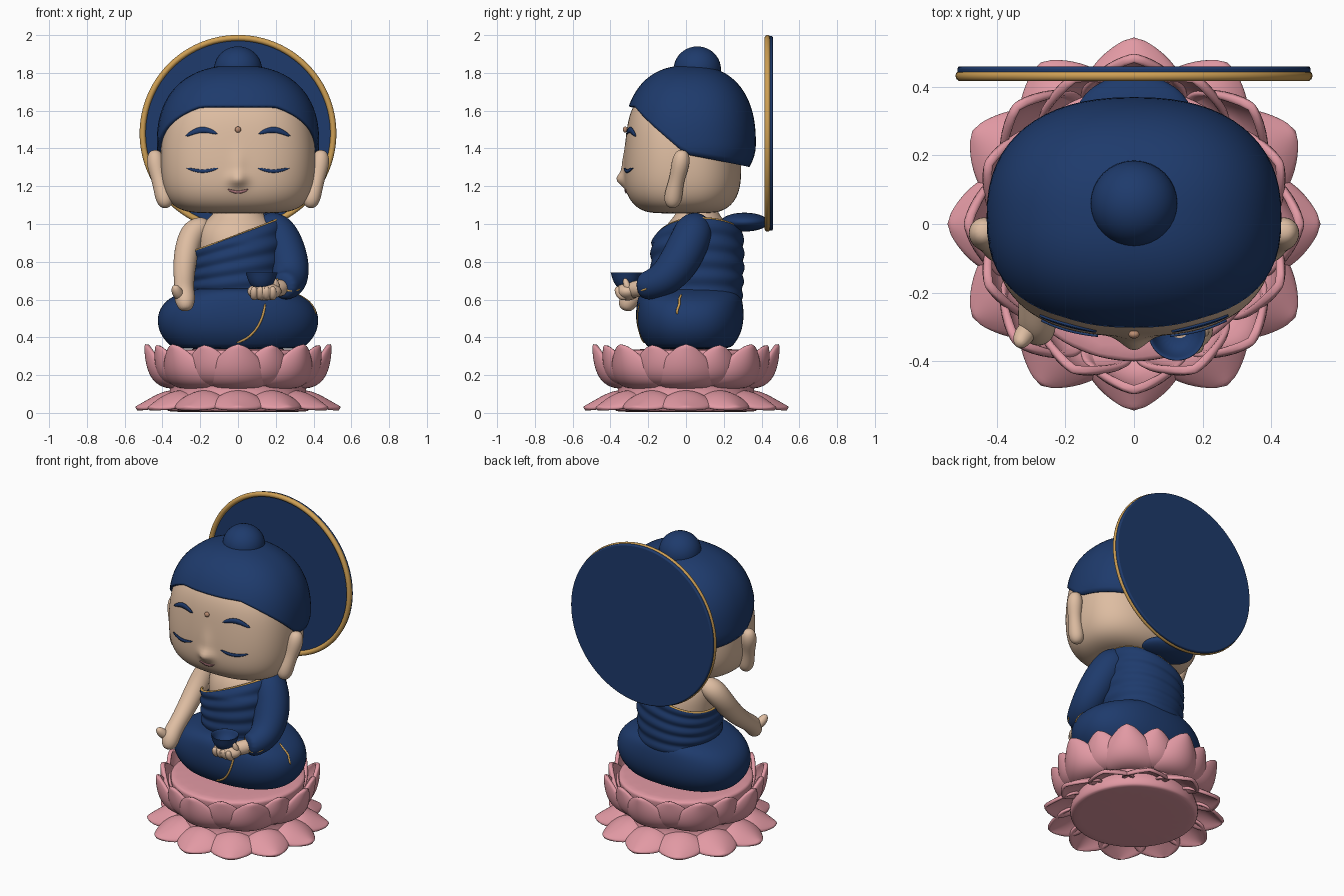
import bpy, bmesh
from math import sin, cos, pi, exp, copysign
from mathutils import Vector
from mathutils.bvhtree import BVHTree

if "Cube" in bpy.data.objects:
    bpy.data.objects.remove(bpy.data.objects["Cube"])


def material(name, rgb):
    m = bpy.data.materials.new(name)
    m.use_nodes = True
    m.diffuse_color = (*rgb, 1)
    m.node_tree.nodes["Principled BSDF"].inputs["Base Color"].default_value = (*rgb, 1)
    return m


navy = material("navy cloth", (0.013, 0.043, 0.15))
skin = material("warm skin", (0.73, 0.51, 0.36))
pink = material("petal pink", (0.76, 0.32, 0.37))
gold = material("gold trim", (0.62, 0.35, 0.09))
rose = material("lip rose", (0.50, 0.22, 0.24))
tan = material("tan dot", (0.50, 0.27, 0.17))


def grid(name, rows, mat, closed=True, caps=False, loop=False, subdiv=0, solid=0):
    """Skin rows of points into a smooth surface."""
    bm = bmesh.new()
    vs = [[bm.verts.new(p) for p in row] for row in rows]
    n = len(vs[0])
    for i in range(len(vs) if loop else len(vs) - 1):
        a, b = vs[i], vs[(i + 1) % len(vs)]
        for j in range(n if closed else n - 1):
            k = (j + 1) % n
            bm.faces.new((a[j], a[k], b[k], b[j]))
    if caps:
        bm.faces.new(vs[0][::-1])
        bm.faces.new(vs[-1])
    bmesh.ops.remove_doubles(bm, verts=bm.verts, dist=1e-5)
    bmesh.ops.recalc_face_normals(bm, faces=bm.faces)
    me = bpy.data.meshes.new(name)
    bm.to_mesh(me)
    bm.free()
    me.materials.append(mat)
    for f in me.polygons:
        f.use_smooth = True
    ob = bpy.data.objects.new(name, me)
    bpy.context.collection.objects.link(ob)
    if solid:
        mod = ob.modifiers.new("thickness", "SOLIDIFY")
        mod.thickness, mod.offset = solid, 0
    if subdiv:
        mod = ob.modifiers.new("smooth", "SUBSURF")
        mod.levels = mod.render_levels = subdiv
    return ob


def oval(t, n=2.0):
    c, s = cos(t), sin(t)
    return copysign(abs(c) ** (2 / n), c), copysign(abs(s) ** (2 / n), s)


def angles(n):
    return [2 * pi * i / n for i in range(n)]


def loft(name, rows, mat, x=0, y=0, n=2.0, seg=24, subdiv=2):
    """Stack of ovals: each row is z, x radius, y radius."""
    pts = [[(x + rx * oval(t, n)[0], y + ry * oval(t, n)[1], z) for t in angles(seg)]
           for z, rx, ry in rows]
    return grid(name, pts, mat, caps=True, subdiv=subdiv)


def tube(name, path, mat, ref=(1, 0, 0), seg=10, loop=False, subdiv=2):
    """Tapered tube through points x, y, z, radius."""
    rows, n = [], len(path)
    for i, p in enumerate(path):
        a = path[i - 1] if i or loop else p
        b = path[(i + 1) % n] if i < n - 1 or loop else p
        d = (Vector(b[:3]) - Vector(a[:3])).normalized()
        u = d.cross(Vector(ref)).normalized()
        w = d.cross(u)
        rows.append([Vector(p[:3]) + p[3] * (u * cos(t) + w * sin(t)) for t in angles(seg)])
    return grid(name, rows, mat, caps=not loop, loop=loop, subdiv=subdiv)


def ball(name, loc, size, mat):
    bpy.ops.mesh.primitive_uv_sphere_add(segments=32, ring_count=20, location=loc)
    ob = bpy.context.object
    ob.name, ob.scale = name, size
    ob.data.materials.append(mat)
    bpy.ops.object.shade_smooth()


# Lotus base
loft("lotus_core", [(.005, .36, .36), (.008, .38, .38), (.06, .39, .39), (.13, .35, .35),
                    (.22, .39, .39), (.33, .41, .41), (.338, .40, .40)], pink)


def petals(name, count, start, width, profile, cup, thick):
    p = [Vector(q) for q in profile]
    for i in range(count):
        a = start + 2 * pi * i / count
        rows = []
        for j in range(11):
            v = j / 10
            r, z = (p[0] * (1 - v) ** 3 + p[1] * 3 * v * (1 - v) ** 2
                    + p[2] * 3 * v * v * (1 - v) + p[3] * v ** 3)
            w = width * max(0, sin(pi * (.14 + .86 * v))) ** .75
            row = []
            for k in range(-4, 5):
                u = k / 4
                rr, side = r - cup[0] * u * u * w, u * w
                row.append((rr * cos(a) - side * sin(a), rr * sin(a) + side * cos(a),
                            max(.018, z - cup[1] * u * u * w)))
            rows.append(row)
        grid(f"{name}_{i + 1}", rows, pink, closed=False, solid=thick, subdiv=1)


petals("lower_petal", 12, 0, .145, [(.30, .10), (.38, .135), (.45, .07), (.547, .02)], (0, .4), .022)
petals("upper_petal", 8, 0, .158, [(.33, .14), (.47, .13), (.485, .26), (.485, .372)], (.5, 0), .024)
petals("inner_petal", 8, pi / 8, .15, [(.32, .15), (.45, .15), (.46, .26), (.46, .367)], (.45, 0), .024)

# Folded legs under the robe
legs = loft("folded_legs", [(.335, .33, .21), (.36, .37, .235), (.42, .42, .275), (.50, .435, .29),
                            (.57, .41, .285), (.62, .35, .275), (.655, .25, .245), (.66, .18, .18)],
            navy, y=.02, n=2.3)

# Torso, neck and wrapped robe
loft("torso", [(.6, .2, .2), (.8, .21, .205), (.92, .222, .2), (1.0, .2, .165),
               (1.04, .14, .12), (1.1, .11, .1)], skin, y=.06)


def robe_point(t, v):
    c, s = oval(t, 2.2)
    top = .94 + .09 * c
    z = .58 + (top - .58) * v
    r = .232 + .012 * sin(pi * (z - .58) / .45) + .0045 * sin(2 * pi * (z - .08 * c * v) / .075)
    depth = r - .004 - (.5 * max(0, z - .9) if s < 0 else 0)
    return Vector((r * c, .06 + depth * s, z))


grid("wrapped_robe", [[robe_point(t, j / 40) for t in angles(64)] for j in range(41)],
     navy, solid=.012)
tube("robe_border", [(*robe_point(t, 1), .009) for t in angles(48)], gold, (0, 0, 1), 6, True, 1)

# Covered left arm
sleeve = tube("left_sleeve", [(.11, .065, 1.0, .03), (.14, .06, .995, .08), (.2, .045, .972, .105),
                              (.243, .012, .89, .11), (.273, -.045, .78, .11), (.28, -.12, .70, .096),
                              (.258, -.2, .672, .08), (.23, -.245, .672, .07)], navy, seg=14)

# Left hand cradling the bowl
tube("left_wrist", [(.25, -.2, .67, .05), (.2, -.27, .655, .046), (.15, -.30, .645, .045)], skin)
ball("left_palm", (.14, -.31, .643), (.09, .064, .048), skin)
for i in range(4):
    x = .085 + .033 * i
    tube(f"left_finger_{i + 1}", [(x, -.31, .61, .014), (x, -.342, .612, .022), (x, -.36, .64, .022),
                                  (x, -.365, .67, .014)], skin)
tube("left_thumb", [(.2, -.3, .64, .02), (.205, -.315, .68, .02), (.19, -.325, .715, .01)], skin)
loft("bowl", [(z, r, r) for z, r in [(.655, .035), (.67, .055), (.70, .073), (.735, .082), (.745, .087),
                                     (.745, .076), (.71, .064), (.685, .035)]], navy, .125, -.315)

# Bare right arm and hand resting on the knee
tube("right_arm", [(-.13, .06, .99, .03), (-.17, .06, .99, .06), (-.235, .045, .965, .075),
                   (-.27, 0, .88, .068), (-.285, -.09, .77, .062), (-.285, -.19, .69, .054),
                   (-.285, -.25, .65, .054), (-.283, -.29, .615, .058), (-.278, -.315, .575, .05),
                   (-.275, -.325, .54, .028)], skin, seg=14)
tube("right_thumb", [(-.28, -.27, .60, .025), (-.315, -.315, .625, .033), (-.33, -.34, .655, .029),
                     (-.335, -.355, .675, .012)], skin, (0, 0, 1))

# Head, with the nose and its bridge drawn out of the face
head = loft("head", [(1.055, .19, .14), (1.066, .29, .21), (1.105, .36, .268), (1.18, .40, .308),
                     (1.3, .415, .314), (1.45, .41, .304), (1.6, .375, .285), (1.72, .27, .2)],
            skin, y=-.018, n=2.5, seg=32, subdiv=3)
bpy.context.view_layer.objects.active = head
head.select_set(True)
bpy.ops.object.convert(target="MESH")
for v in head.data.vertices:
    if v.co.y < -.2:
        x, z = v.co.x, v.co.z
        v.co.y -= (.036 * exp(-(x / .048) ** 2 - ((z - 1.235) / .036) ** 2)
                   + .012 * exp(-(x / .04) ** 2 - ((z - 1.3) / .08) ** 2))
ball("forehead_dot", (0, -.322, 1.5), (.016, .012, .016), tan)
for s, side in ((1, "left"), (-1, "right")):
    tube(side + "_ear", [(s * x, y, z, r) for x, y, z, r in [
        (.44, -.018, 1.392, .015), (.44, -.02, 1.375, .042), (.436, -.028, 1.32, .054),
        (.42, -.048, 1.24, .04), (.398, -.064, 1.17, .05), (.383, -.072, 1.115, .05),
        (.38, -.075, 1.083, .02)]], skin)


# Hair cap with a hairline that drops toward the back
def hair_point(t, v):
    c, s = oval(t, 2.35)
    y = .02 + .335 * s
    low = min(1.62, 1.37 - .88 * y) if y < 0 else 1.37 - .18 * y
    z = low + (1.83 - low) * sin(v * pi / 2)
    u = (z - 1.42) / .41
    r = max(0, 1 - u ** 2.4) ** (1 / 2.4) if u > 0 else 1 - 1.2 * (u * .41 / .4) ** 2
    return (.42 * r * c, .02 + .34 * r * s, z)


grid("hair_cap", [[hair_point(t, j / 28) for t in angles(64)] for j in range(29)], navy, solid=.02)
ball("hair_bun", (0, .06, 1.82), (.127, .125, .12), navy)

# Painted lines and gold hems laid on the surfaces
bpy.context.view_layer.update()
deps = bpy.context.evaluated_depsgraph_get()
face_tree, leg_tree, sleeve_tree = (BVHTree.FromObject(ob, deps) for ob in (head, legs, sleeve))


def painted(name, x0, x1, height, width, mat):
    rows = []
    for i in range(17):
        t = i / 16
        w = width * sin(pi * t) ** .5 + .001
        rows.append([face_tree.ray_cast((x0 + (x1 - x0) * t, -1, height(t) + w * k), (0, 1, 0))[0]
                     + Vector((0, -.003, 0)) for k in (-1, 0, 1)])
    grid(name, rows, mat, closed=False, solid=.007)


for s, side in ((1, "left"), (-1, "right")):
    painted(side + "_brow", s * .11, s * .275, lambda t: 1.478 - .012 * t + .026 * sin(pi * t), .014, navy)
    painted(side + "_closed_eye", s * .105, s * .27, lambda t: 1.296 - .016 * sin(pi * t), .008, navy)
painted("mouth", -.052, .052, lambda t: 1.182 - .013 * sin(pi * t), .006, rose)


def cord(name, tree, points, origin, direction):
    hits = [tree.ray_cast(origin(a, z), direction)[0] for a, z in points]
    tube(name, [(*h, .008) for h in hits if h], gold, direction, 6, subdiv=1)


cord("front_hem", leg_tree, [(.145, .585), (.135, .52), (.11, .46), (.07, .41), (.03, .385), (-.01, .37)],
     lambda a, z: (a, -1, z), (0, 1, 0))
cord("side_hem", leg_tree, [(-.02, .63), (-.04, .60), (-.03, .575), (-.05, .545), (-.045, .52)],
     lambda a, z: (1, a, z), (-1, 0, 0))
cord("cuff_hem", sleeve_tree, [(.205, .715), (.218, .685), (.238, .66), (.265, .645), (.3, .645), (.335, .66)],
     lambda a, z: (a, -1, z), (0, 1, 0))

# Halo disc, rim and the knot that supports it
bpy.ops.mesh.primitive_cylinder_add(vertices=96, radius=.515, depth=.026, location=(0, .447, 1.48),
                                    rotation=(pi / 2, 0, 0))
disc = bpy.context.object
disc.name = "halo_disc"
disc.data.materials.append(navy)
bevel = disc.modifiers.new("soft edge", "BEVEL")
bevel.width, bevel.segments = .008, 3
bpy.ops.object.shade_smooth_by_angle()
tube("halo_rim", [(.505 * cos(t), .432, 1.48 + .505 * sin(t), .016) for t in angles(96)],
     gold, (0, 1, 0), 10, True, 0)
ball("back_knot", (0, .31, 1.01), (.17, .125, .05), navy)
